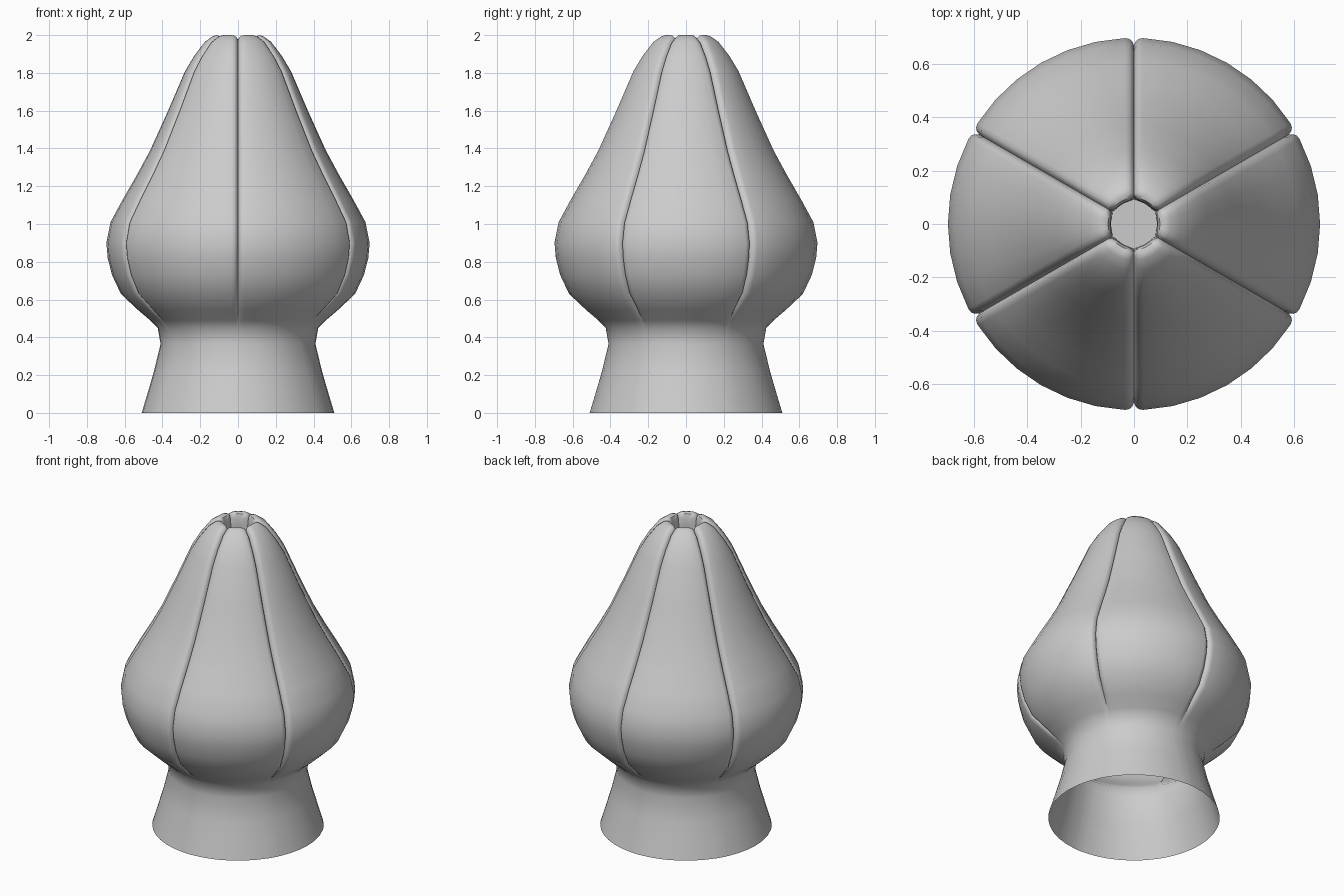
import bpy
import bmesh
import math

if "Cube" in bpy.data.objects:
    bpy.data.objects.remove(bpy.data.objects["Cube"])

LOBES = 6
HALF = math.pi / LOBES

# Outline of the shell: radius, height, groove strength
PROFILE = [
    (0.51, 0.0, 0), (0.477, 0.11, 0), (0.445, 0.22, 0), (0.41, 0.365, 0),
    (0.425, 0.45, 0), (0.465, 0.49, 0.1), (0.53, 0.545, 0.6), (0.62, 0.63, 1),
    (0.667, 0.73, 1), (0.69, 0.82, 1), (0.697, 0.9, 1), (0.675, 1.01, 1),
    (0.61, 1.13, 1), (0.535, 1.26, 1), (0.465, 1.39, 1), (0.37, 1.6, 1),
    (0.28, 1.81, 1), (0.232, 1.89, 1), (0.175, 1.965, 1), (0.135, 1.993, 1),
    (0.115, 2.0, 1), (0.097, 1.993, 0.9), (0.088, 1.97, 0.7),
    (0.086, 1.92, 0.5), (0.086, 1.87, 0.3),
]
# Groove cross-section: distance from its centre line, relative depth
GROOVE = [(0.0, 1.0), (0.007, 0.45), (0.018, 0.12), (0.035, 0.0)]
DEPTH = 0.028
MID_STEPS = 6


def lobe_columns(r):
    """Angles and depths across one lobe, from one groove up to the next."""
    rise = [(d / r, k) for d, k in GROOVE]
    a0 = rise[-1][0]
    span = 2 * HALF - 2 * a0
    mid = [(a0 + span * i / MID_STEPS, 0.0) for i in range(1, MID_STEPS)]
    fall = [(2 * HALF - a, k) for a, k in reversed(rise[1:])]
    return rise + mid + fall


def normal(i):
    """Outward direction of the outline at a point."""
    a = PROFILE[max(i - 1, 0)]
    b = PROFILE[min(i + 1, len(PROFILE) - 1)]
    dr, dz = b[0] - a[0], b[1] - a[1]
    length = math.hypot(dr, dz)
    return dz / length, -dr / length


bm = bmesh.new()
rings = []
for i, (r, z, strength) in enumerate(PROFILE):
    nr, nz = normal(i)
    ring = []
    for lobe in range(LOBES):
        for a, k in lobe_columns(r):
            ang = HALF + lobe * 2 * HALF + a
            push = DEPTH * strength * k
            rr, zz = r - nr * push, z - nz * push
            ring.append(bm.verts.new((rr * math.cos(ang), rr * math.sin(ang), zz)))
    rings.append(ring)

# Skin between rings; the foot stays open
for low, high in zip(rings, rings[1:]):
    n = len(low)
    for j in range(n):
        k = (j + 1) % n
        bm.faces.new((low[j], low[k], high[k], high[j]))

# Floor of the small well in the tip
bm.faces.new(rings[-1])

mesh = bpy.data.meshes.new("lobed_bulb")
bm.to_mesh(mesh)
bm.free()
bulb = bpy.data.objects.new("lobed_bulb", mesh)
bpy.context.collection.objects.link(bulb)

# Single grey colour
grey = bpy.data.materials.new("plain grey")
grey.diffuse_color = (0.6, 0.6, 0.6, 1)
grey.use_nodes = True
grey.node_tree.nodes["Principled BSDF"].inputs["Base Color"].default_value = grey.diffuse_color
mesh.materials.append(grey)

bpy.context.view_layer.objects.active = bulb
bulb.select_set(True)
bpy.ops.object.shade_smooth_by_angle(angle=math.radians(45))
